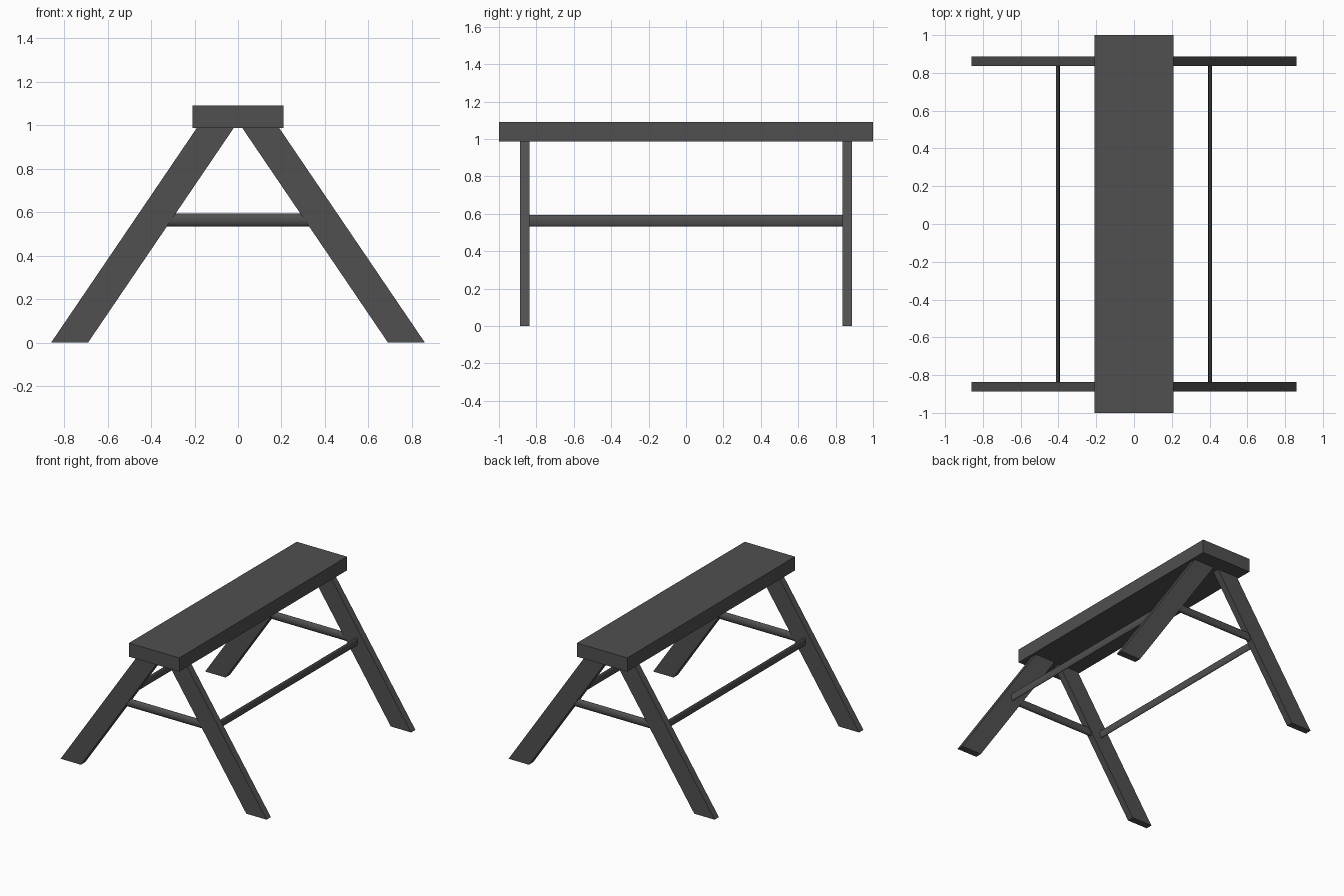
import bpy, bmesh, math
from mathutils import Matrix

if "Cube" in bpy.data.objects:
    bpy.data.objects.remove(bpy.data.objects["Cube"])

dark = bpy.data.materials.new("dark_grey")
dark.diffuse_color = (.08, .08, .08, 1)
dark.use_nodes = True
dark.node_tree.nodes["Principled BSDF"].inputs["Base Color"].default_value = dark.diffuse_color


def finish(name, bm):
    bmesh.ops.recalc_face_normals(bm, faces=bm.faces)
    me = bpy.data.meshes.new(name)
    bm.to_mesh(me)
    bm.free()
    me.materials.append(dark)
    ob = bpy.data.objects.new(name, me)
    bpy.context.collection.objects.link(ob)
    return ob


def prism(name, profile, y0, y1):
    """Extrude an x-z profile from y0 to y1."""
    bm = bmesh.new()
    face = bm.faces.new([bm.verts.new((x, y0, z)) for x, z in profile])
    ext = bmesh.ops.extrude_face_region(bm, geom=[face])
    verts = [v for v in ext["geom"] if isinstance(v, bmesh.types.BMVert)]
    bmesh.ops.translate(bm, verts=verts, vec=(0, y1 - y0, 0))
    return finish(name, bm)


def rod(name, centre, axis, length, width, height):
    """Oval rod lying along x or y."""
    bm = bmesh.new()
    bmesh.ops.create_cone(bm, cap_ends=True, segments=24, radius1=0.5,
                          radius2=0.5, depth=1)
    # stand the section upright, long axis along y, then turn if needed
    m = (Matrix.Rotation(math.radians(90 if axis == "x" else 0), 4, "Z")
         @ Matrix.Diagonal((width, length, height, 1))
         @ Matrix.Rotation(math.radians(90), 4, "X"))
    bm.transform(Matrix.Translation(centre) @ m)
    ob = finish(name, bm)
    bpy.ops.object.select_all(action="DESELECT")
    ob.select_set(True)
    bpy.context.view_layer.objects.active = ob
    bpy.ops.object.shade_smooth_by_angle(angle=math.radians(40))
    return ob


# seat plank
prism("seat", [(-.21, .987), (.21, .987), (.21, 1.09), (-.21, 1.09)], -1, 1)

# splayed legs
for s, side in ((-1, "left"), (1, "right")):
    for t, end in ((-1, "front"), (1, "back")):
        prism(f"{end}_{side}_leg",
              [(s * .86, 0), (s * .69, 0), (s * .02, .987), (s * .19, .987)],
              t * .836, t * .887)
    # long rail between front and back legs
    rod(f"{side}_rail", (s * .403, 0, .563), "y", 1.69, .02, .06)

# cross rungs between left and right legs
for t, end in ((-1, "front"), (1, "back")):
    rod(f"{end}_rung", (0, t * .862, .563), "x", .68, .04, .06)
